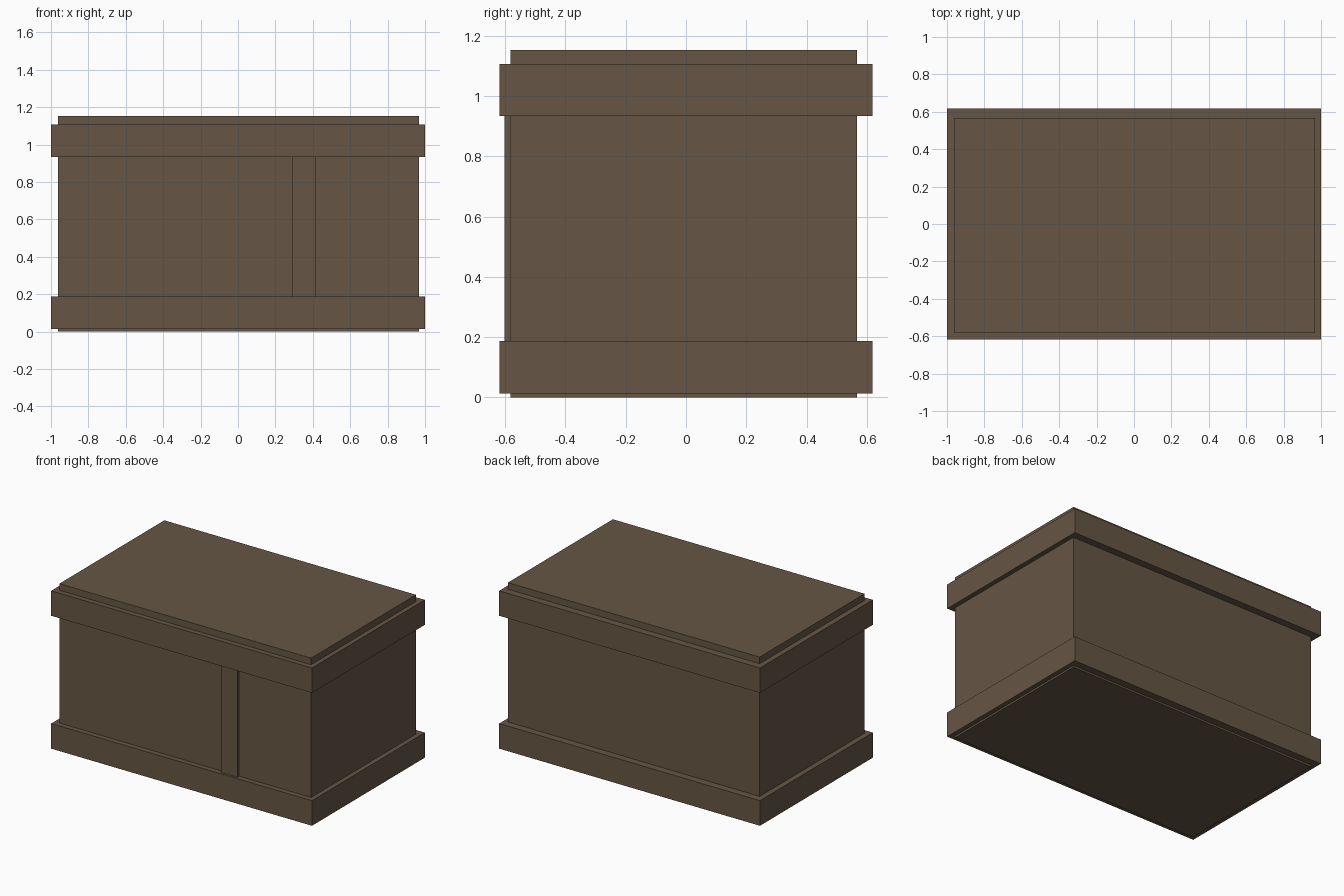
import bpy

if "Cube" in bpy.data.objects:
    bpy.data.objects.remove(bpy.data.objects["Cube"])

wood = bpy.data.materials.new("dark brown wood")
wood.diffuse_color = (0.133, 0.093, 0.058, 1)
wood.use_nodes = True
wood.node_tree.nodes["Principled BSDF"].inputs["Base Color"].default_value = wood.diffuse_color


def box(name, x, y, z):
    """Axis-aligned box from (min, max) ranges."""
    bpy.ops.mesh.primitive_cube_add(size=1)
    ob = bpy.context.object
    ob.name = name
    for v in ob.data.vertices:
        v.co = [r[0] if c < 0 else r[1] for c, r in zip(v.co, (x, y, z))]
    ob.data.materials.append(wood)
    return ob


# Main crate body, running through both bands
box("crate_body", (-0.962, 0.968), (-0.582, 0.567), (0, 1.153))

# Bands around the bottom and top
for name, z in (("bottom_band", (0.013, 0.187)), ("top_band", (0.934, 1.107))):
    box(name, (-1, 1), (-0.618, 0.618), z)

# Upright slat on the front
box("front_slat", (0.29, 0.417), (-0.602, -0.57), (0.15, 0.96))
